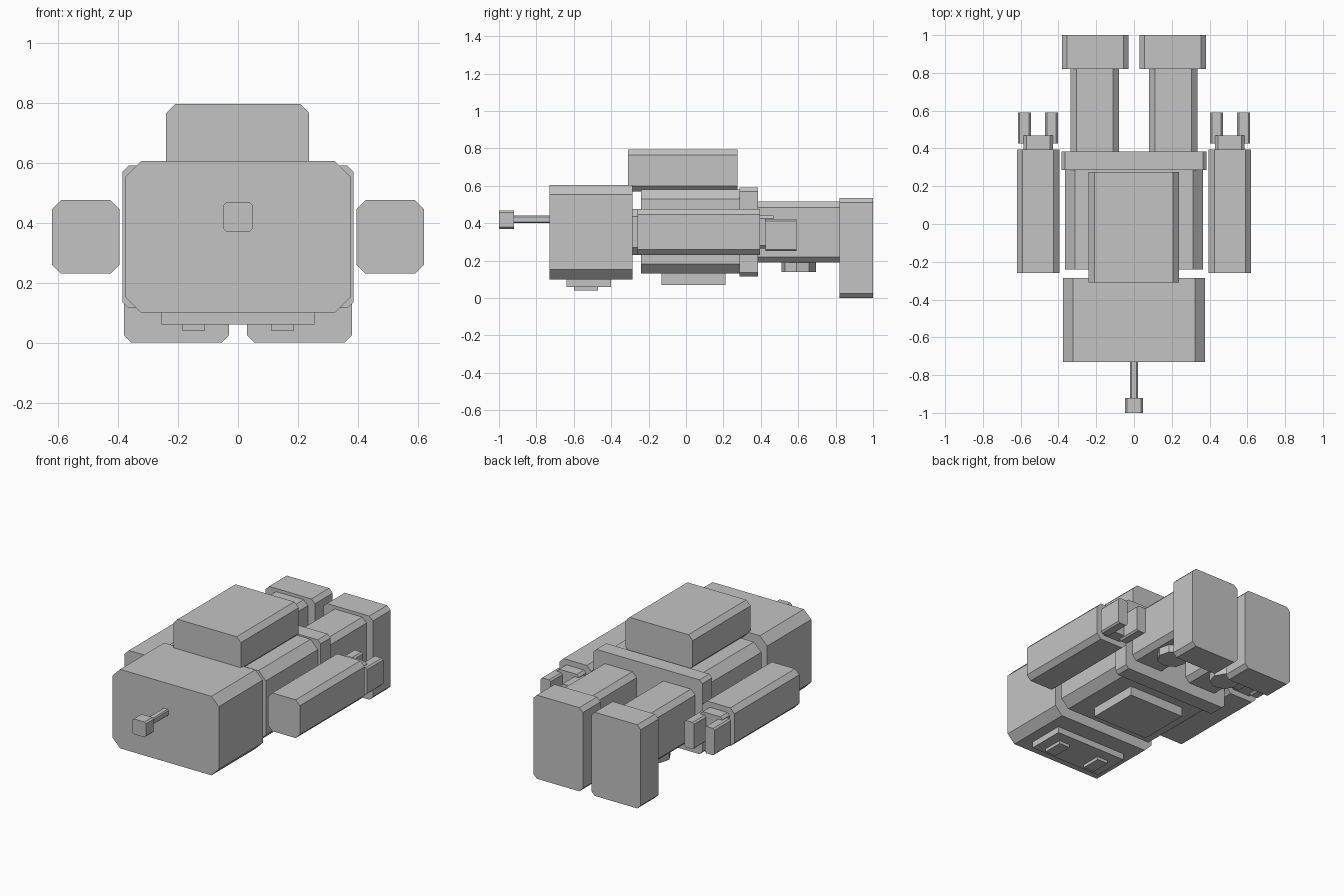
import bpy, bmesh, math

if "Cube" in bpy.data.objects:
    bpy.data.objects.remove(bpy.data.objects["Cube"])

grey = bpy.data.materials.new("plain grey")
grey.diffuse_color = (0.55, 0.55, 0.55, 1)
grey.use_nodes = True
grey.node_tree.nodes["Principled BSDF"].inputs["Base Color"].default_value = grey.diffuse_color


def finish(name, bm):
    bmesh.ops.recalc_face_normals(bm, faces=bm.faces)
    mesh = bpy.data.meshes.new(name)
    bm.to_mesh(mesh)
    bm.free()
    mesh.materials.append(grey)
    obj = bpy.data.objects.new(name, mesh)
    bpy.context.collection.objects.link(obj)
    return obj


def block(name, x, y, z, c=0.0):
    """Box running along y whose long edges are chamfered by c."""
    (x0, x1), (y0, y1), (z0, z1) = x, y, z
    if c:
        profile = [(x0 + c, z0), (x1 - c, z0), (x1, z0 + c), (x1, z1 - c),
                   (x1 - c, z1), (x0 + c, z1), (x0, z1 - c), (x0, z0 + c)]
    else:
        profile = [(x0, z0), (x1, z0), (x1, z1), (x0, z1)]
    bm = bmesh.new()
    face = bm.faces.new([bm.verts.new((px, y0, pz)) for px, pz in profile])
    ext = bmesh.ops.extrude_face_region(bm, geom=[face], use_keep_orig=True)
    verts = [g for g in ext["geom"] if isinstance(g, bmesh.types.BMVert)]
    bmesh.ops.translate(bm, verts=verts, vec=(0, y1 - y0, 0))
    return finish(name, bm)


def pair(name, x, y, z, c=0.0):
    """Matching blocks on the right and left."""
    block("right_" + name, x, y, z, c)
    block("left_" + name, (-x[1], -x[0]), y, z, c)


# Head, face and antenna
block("head", (-0.375, 0.375), (-0.73, -0.285), (0.10, 0.605), 0.052)
block("face_plate", (-0.255, 0.255), (-0.64, -0.40), (0.06, 0.105))
pair("eye", (0.11, 0.187), (-0.60, -0.47), (0.04, 0.065))
block("antenna_rod", (-0.02, 0.02), (-0.92, -0.725), (0.40, 0.44), 0.006)
block("antenna_tip", (-0.048, 0.048), (-1.0, -0.92), (0.37, 0.468), 0.01)
block("neck", (-0.2, 0.2), (-0.30, -0.23), (0.23, 0.475), 0.04)

# Torso, chest panel, belt and backpack
block("torso", (-0.365, 0.365), (-0.24, 0.29), (0.13, 0.58), 0.052)
block("chest_panel", (-0.2, 0.2), (-0.13, 0.21), (0.07, 0.135))
block("belt", (-0.385, 0.385), (0.285, 0.385), (0.115, 0.59), 0.02)
block("backpack", (-0.24, 0.237), (-0.31, 0.275), (0.57, 0.795), 0.03)

# Arms with claw hands
pair("arm", (0.395, 0.62), (-0.26, 0.395), (0.23, 0.475), 0.03)
pair("wrist", (0.43, 0.585), (0.39, 0.468), (0.265, 0.44), 0.015)
pair("inner_finger", (0.402, 0.47), (0.425, 0.59), (0.25, 0.422), 0.01)
pair("outer_finger", (0.546, 0.615), (0.425, 0.59), (0.25, 0.422), 0.01)

# Legs and feet
pair("leg", (0.08, 0.335), (0.38, 0.825), (0.19, 0.515), 0.03)
pair("foot", (0.03, 0.38), (0.82, 1.0), (0.0, 0.535), 0.025)

# Octagonal knee caps
for side, sx in (("right", 1), ("left", -1)):
    bm = bmesh.new()
    bmesh.ops.create_cone(bm, cap_ends=True, segments=8, radius1=0.092,
                          radius2=0.092, depth=0.06)
    knee = finish(side + "_knee", bm)
    knee.location = (sx * 0.205, 0.603, 0.17)
    knee.rotation_euler.z = -sx * math.radians(8)
